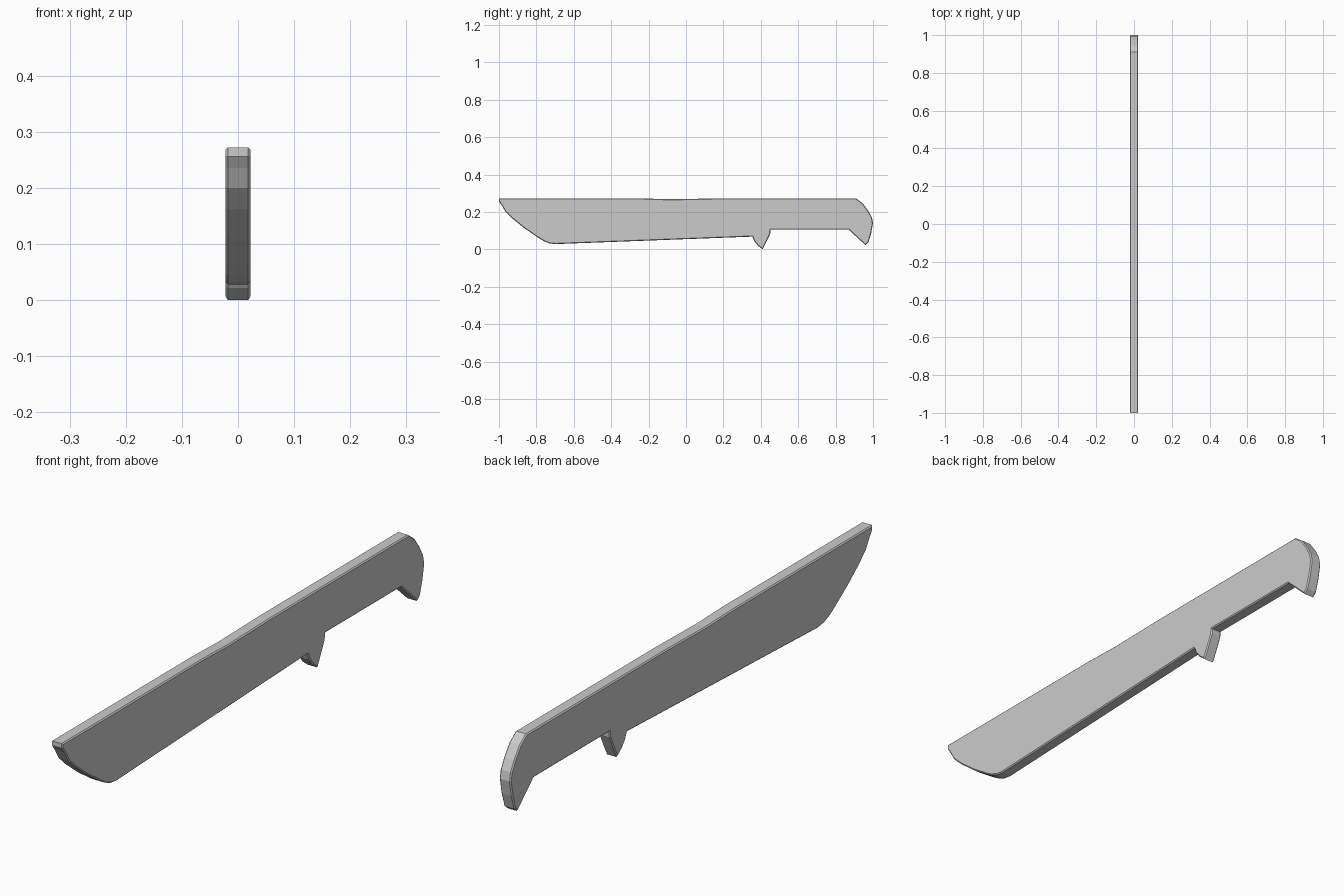
import bpy, bmesh

if "Cube" in bpy.data.objects:
    bpy.data.objects.remove(bpy.data.objects["Cube"])

HALF = 0.022     # half thickness
BEVEL = 0.004    # chamfer along both rims

# Side outline (y, z): tip, cutting edge, guard, grip, pommel, spine
tip = [(-1.0, 0.272), (-1.0, 0.256), (-0.985, 0.235), (-0.965, 0.2), (-0.925, 0.162),
       (-0.86, 0.11), (-0.79, 0.062), (-0.76, 0.044), (-0.73, 0.032), (-0.7, 0.028)]
guard = [(0.355, 0.068), (0.364, 0.045), (0.383, 0.021), (0.41, 0.0),
         (0.43, 0.04), (0.451, 0.085), (0.452, 0.105)]
pommel = [(0.87, 0.105), (0.96, 0.022), (0.975, 0.036), (0.99, 0.085), (1.0, 0.14),
          (0.994, 0.17), (0.975, 0.205), (0.945, 0.246), (0.91, 0.272)]
spine = [(0.15, 0.272), (-0.08, 0.268), (-0.23, 0.272)]
outline = tip + guard + pommel + spine

# Extrude the outline across x
bm = bmesh.new()
side = bm.faces.new([bm.verts.new((-HALF, y, z)) for y, z in outline])
res = bmesh.ops.extrude_face_region(bm, geom=[side], use_keep_orig=True)
moved = [g for g in res["geom"] if isinstance(g, bmesh.types.BMVert)]
bmesh.ops.translate(bm, verts=moved, vec=(2 * HALF, 0, 0))
bmesh.ops.recalc_face_normals(bm, faces=bm.faces)

# Chamfer the rims of both flat sides
rims = [e for e in bm.edges if abs(e.verts[0].co.x - e.verts[1].co.x) < 1e-6]
bmesh.ops.bevel(bm, geom=rims, offset=BEVEL, segments=1, affect='EDGES', profile=0.5)
bmesh.ops.triangulate(bm, faces=[f for f in bm.faces if len(f.verts) > 4])
bmesh.ops.recalc_face_normals(bm, faces=bm.faces)

mesh = bpy.data.meshes.new("knife_body")
bm.to_mesh(mesh)
bm.free()
knife = bpy.data.objects.new("knife_body", mesh)
bpy.context.collection.objects.link(knife)
